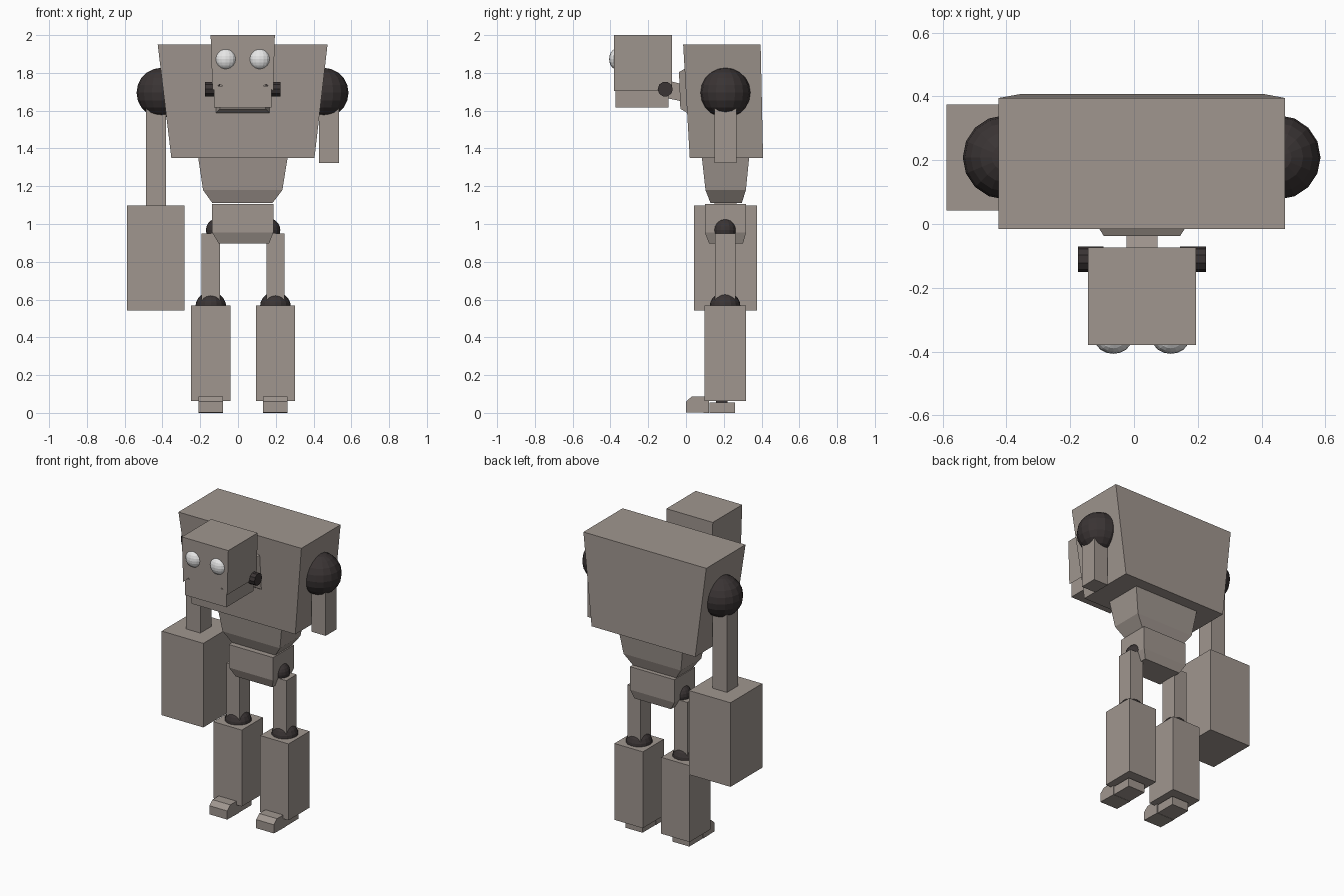
import bpy, bmesh, math
from mathutils import Matrix

if "Cube" in bpy.data.objects:
    bpy.data.objects.remove(bpy.data.objects["Cube"])

CX, CY = 0.027, 0.207   # symmetry plane and body depth centre


def material(name, rgb):
    m = bpy.data.materials.new(name)
    m.diffuse_color = (*rgb, 1)
    m.use_nodes = True
    m.node_tree.nodes["Principled BSDF"].inputs["Base Color"].default_value = m.diffuse_color
    return m


STONE = material("warm grey", (0.35, 0.305, 0.275))
DARK = material("dark joint", (0.042, 0.034, 0.034))
WHITE = material("eye white", (0.82, 0.82, 0.82))


def finish(bm, name, mat):
    bmesh.ops.recalc_face_normals(bm, faces=bm.faces)
    me = bpy.data.meshes.new(name)
    bm.to_mesh(me)
    bm.free()
    me.materials.append(mat)
    ob = bpy.data.objects.new(name, me)
    bpy.context.collection.objects.link(ob)
    return ob


def loft(name, rings, mat=STONE):
    """Stack of rectangles, each (z, x0, x1, y0, y1)."""
    bm = bmesh.new()
    loops = [[bm.verts.new(p) for p in ((a, c, z), (b, c, z), (b, d, z), (a, d, z))]
             for z, a, b, c, d in rings]
    for lo, hi in zip(loops, loops[1:]):
        for i in range(4):
            j = (i + 1) % 4
            bm.faces.new((lo[i], lo[j], hi[j], hi[i]))
    bm.faces.new(loops[0])
    bm.faces.new(loops[-1])
    return finish(bm, name, mat)


def box(name, x0, x1, y0, y1, z0, z1, mat=STONE):
    return loft(name, [(z0, x0, x1, y0, y1), (z1, x0, x1, y0, y1)], mat)


def prism(name, pts, a, b, axis, mat=STONE):
    """Extrude a profile: axis 'y' takes (x, z) points, axis 'x' takes (y, z)."""
    bm = bmesh.new()
    put = (lambda p, t: (p[0], t, p[1])) if axis == 'y' else (lambda p, t: (t, p[0], p[1]))
    lo = [bm.verts.new(put(p, a)) for p in pts]
    hi = [bm.verts.new(put(p, b)) for p in pts]
    for i in range(len(pts)):
        j = (i + 1) % len(pts)
        bm.faces.new((lo[i], lo[j], hi[j], hi[i]))
    bm.faces.new(lo)
    bm.faces.new(hi)
    return finish(bm, name, mat)


def ball(name, x, y, z, r, mat=DARK, ry=None):
    bm = bmesh.new()
    bmesh.ops.create_uvsphere(bm, u_segments=16, v_segments=10, radius=r)
    bmesh.ops.scale(bm, vec=(1, (ry or r) / r, 1), verts=bm.verts)
    bmesh.ops.translate(bm, vec=(x, y, z), verts=bm.verts)
    return finish(bm, name, mat)


def rod(name, x0, x1, y, z, r, sides):
    bm = bmesh.new()
    bmesh.ops.create_cone(bm, cap_ends=True, segments=sides, radius1=r, radius2=r,
                          depth=x1 - x0,
                          matrix=Matrix.Translation(((x0 + x1) / 2, y, z))
                          @ Matrix.Rotation(math.pi / 2, 4, 'Y'))
    return finish(bm, name, DARK)


# Torso, abdomen and pelvis
loft("chest", [(1.35, -0.353, 0.405, 0.02, 0.408), (1.95, -0.425, 0.474, -0.015, 0.395)])
loft("abdomen", [(1.11, -0.135, 0.182, 0.13, 0.295), (1.18, -0.185, 0.235, 0.103, 0.317),
                 (1.36, -0.212, 0.264, 0.083, 0.335)])
loft("pelvis", [(0.897, -0.102, 0.165, 0.122, 0.302), (0.955, -0.137, 0.187, 0.1, 0.318),
                (1.107, -0.137, 0.187, 0.1, 0.318)])

# Neck: flared collar on the chest, then a tilted block into the head
bm = bmesh.new()
rings = [[bm.verts.new((x, y, z)) for x, z, y in
          ((a, z0, y0), (b, z0, y0), (b, z1, y1), (a, z1, y1))]
         for a, b, z0, z1, y0, y1 in ((-0.125, 0.175, 1.58, 1.83, 0.02, 0.01),
                                      (-0.095, 0.145, 1.61, 1.805, -0.03, -0.037))]
for i in range(4):
    j = (i + 1) % 4
    bm.faces.new((rings[0][i], rings[0][j], rings[1][j], rings[1][i]))
bm.faces.new(rings[0])
bm.faces.new(rings[1])
finish(bm, "neck_collar", STONE)
prism("neck", [(-0.12, 1.67), (0.0, 1.645), (0.0, 1.735), (-0.12, 1.765)], -0.023, 0.073, 'x')

# Head with a wavy upper lip, separate jaw, bolts and eyes
prism("head", [(-0.145, 2.0), (0.195, 2.0), (0.187, 1.705), (0.15, 1.74), (0.11, 1.718),
               (-0.058, 1.718), (-0.098, 1.74), (-0.135, 1.705)], -0.38, -0.073, 'y')
box("jaw", -0.127, 0.177, -0.374, -0.092, 1.618, 1.73)
for side, tag in ((-1, "left"), (1, "right")):
    x0, x1 = sorted((0.025 + side * 0.12, 0.025 + side * 0.2))
    rod("jaw_bolt_" + tag, x0, x1, -0.11, 1.714, 0.04, 10)
    ball("eye_" + tag, 0.025 + side * 0.09, -0.365, 1.873, 0.056, WHITE, 0.042)

    # Shoulders and legs
    ball("shoulder_" + tag, 0.024 + side * 0.429, 0.209, 1.695, 0.132)
    ball("hip_" + tag, CX + side * 0.135, CY, 0.968, 0.062)
    lx = CX + side * 0.171
    box("thigh_" + tag, lx - 0.048, lx + 0.048, CY - 0.054, CY + 0.054, 0.55, 0.95)
    ball("knee_" + tag, lx, CY, 0.56, 0.082)
    box("shin_" + tag, lx - 0.104, lx + 0.104, CY - 0.11, CY + 0.11, 0.063, 0.568)

    # Foot: chamfered toe block and lower heel block
    prism("toe_" + tag, [(0.0, 0.003), (0.0, 0.06), (0.032, 0.088), (0.122, 0.088),
                         (0.122, 0.0)], lx - 0.065, lx + 0.065, 'x')
    box("heel_" + tag, lx - 0.062, lx + 0.062, 0.124, 0.26, 0.0, 0.056)
    rod_z = box("ankle_" + tag, lx - 0.03, lx + 0.03, 0.16, 0.22, 0.05, 0.07, DARK)

# Arms: a complete one with a heavy forearm, and a broken stub
box("upper_arm", -0.487, -0.382, 0.152, 0.267, 1.08, 1.66)
box("forearm", -0.588, -0.284, 0.043, 0.375, 0.541, 1.097)
box("arm_stub", 0.43, 0.535, 0.152, 0.267, 1.324, 1.66)
